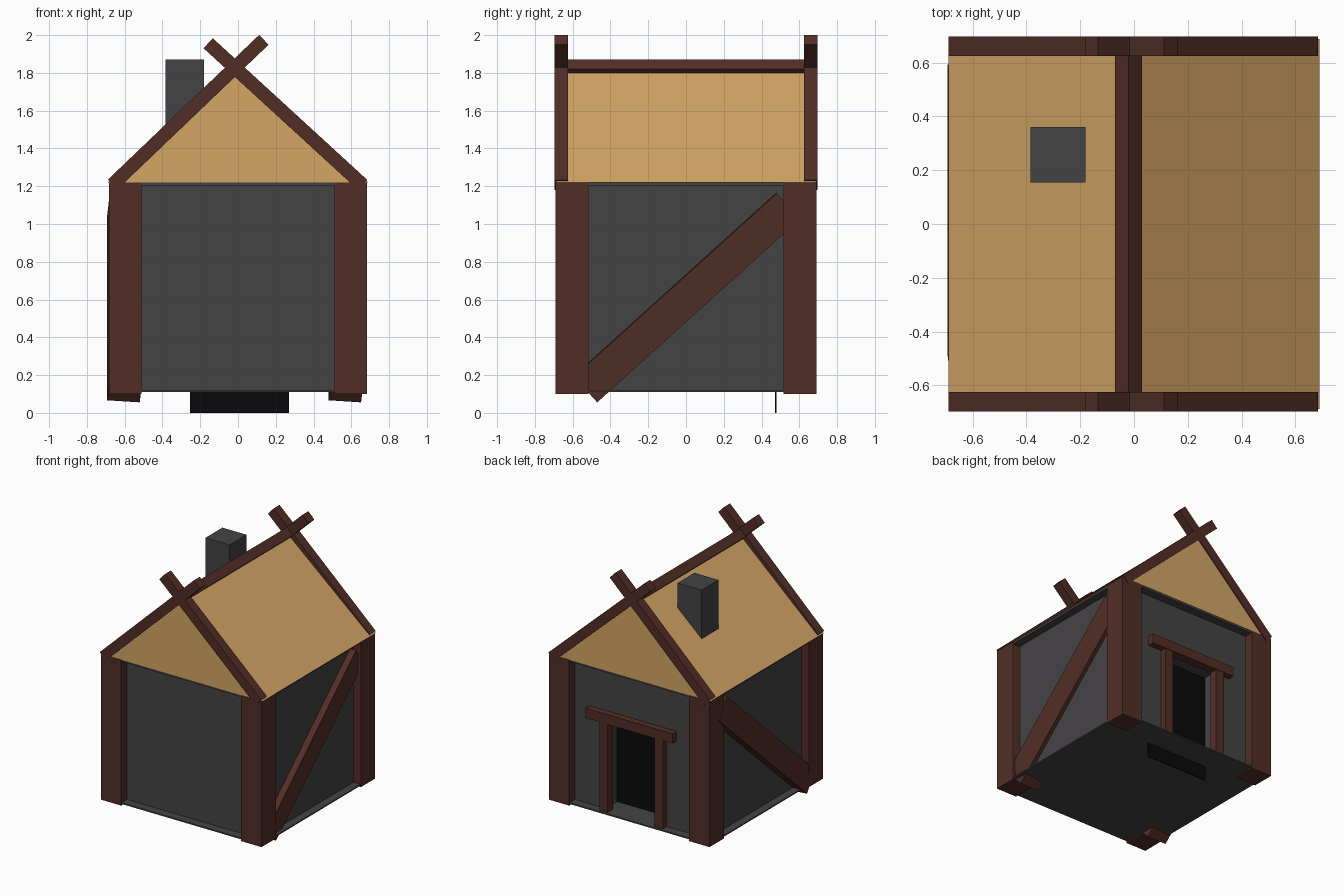
import bpy, bmesh
from math import radians, atan2, hypot
from mathutils import Matrix, Vector, Euler

if "Cube" in bpy.data.objects:
    bpy.data.objects.remove(bpy.data.objects["Cube"])


def material(name, rgb):
    m = bpy.data.materials.new(name)
    m.diffuse_color = (*rgb, 1)
    m.use_nodes = True
    m.node_tree.nodes["Principled BSDF"].inputs["Base Color"].default_value = m.diffuse_color
    return m


WOOD = material("dark_wood", (0.085, 0.027, 0.02))
THATCH = material("thatch", (0.66, 0.38, 0.13))
STONE = material("dark_stone", (0.06, 0.057, 0.06))
BLACK = material("black", (0.003, 0.003, 0.003))


def finish(name, bm, mat):
    bmesh.ops.recalc_face_normals(bm, faces=bm.faces)
    me = bpy.data.meshes.new(name)
    bm.to_mesh(me)
    bm.free()
    ob = bpy.data.objects.new(name, me)
    if mat:
        me.materials.append(mat)
    bpy.context.collection.objects.link(ob)
    return ob


def block(name, center, size, mat, rot=(0, 0, 0)):
    """Box given by centre, size and Euler rotation."""
    bm = bmesh.new()
    m = (Matrix.Translation(center) @ Euler(rot).to_matrix().to_4x4()
         @ Matrix.Diagonal((*size, 1)))
    bmesh.ops.create_cube(bm, size=1, matrix=m)
    return finish(name, bm, mat)


def box(name, lo, hi, mat):
    """Axis-aligned box between two corners."""
    lo, hi = Vector(lo), Vector(hi)
    return block(name, (lo + hi) / 2, hi - lo, mat)


# Stone body: recessed walls between a floor plate and a top plate
walls = box("walls", (-0.62, -0.62, 0.115), (0.62, 0.62, 1.215), STONE)
box("floor_plate", (-0.68, -0.685, 0.11), (0.68, 0.685, 0.12), STONE)
box("top_plate", (-0.68, -0.685, 1.205), (0.68, 0.685, 1.22), STONE)

# Doorway niche in the back wall
cutter = box("doorway_cutter", (-0.25, 0.47, 0.0), (0.25, 0.8, 0.83), None)
cutter.hide_render = True
cutter.hide_viewport = True
cutter.display_type = 'WIRE'
cut = walls.modifiers.new("doorway", 'BOOLEAN')
cut.operation = 'DIFFERENCE'
cut.solver = 'EXACT'
cut.object = cutter

# Black doorway panel, reaching below the floor
box("doorway_panel", (-0.255, 0.472, 0.0), (0.27, 0.48, 0.86), BLACK)

# Door frame
for side, sx in (("left", -1), ("right", 1)):
    block(f"door_jamb_{side}", (sx * 0.235, 0.633, 0.46), (0.07, 0.065, 0.69), WOOD)
box("door_lintel", (-0.355, 0.605, 0.80), (0.385, 0.67, 0.875), WOOD)

# Corner posts
for side, sx in (("left", -1), ("right", 1)):
    for end, sy in (("front", -1), ("back", 1)):
        block(f"{end}_{side}_post", (sx * 0.597, sy * 0.604, 0.66),
              (0.174, 0.174, 1.12), WOOD)

# Diagonal side braces, slightly rolled about their own length
for side, x in (("left", -0.599), ("right", 0.573)):
    roll = Matrix.Rotation(radians(42.1), 3, 'X') @ Matrix.Rotation(radians(5), 3, 'Y')
    block(f"{side}_brace", (x, 0, 0.614), (0.174, 1.446, 0.184), WOOD, roll.to_euler())

# Thatched roof prism
bm = bmesh.new()
profile = [(-0.69, 1.22), (0.69, 1.22), (-0.02, 1.825)]
face = bm.faces.new([bm.verts.new((x, -0.688, z)) for x, z in profile])
ext = bmesh.ops.extrude_face_region(bm, geom=[face])
bmesh.ops.translate(bm, vec=(0, 1.376, 0),
                    verts=[v for v in ext["geom"] if isinstance(v, bmesh.types.BMVert)])
finish("roof", bm, THATCH)

# Crossed gable beams at both ends
for end, y in (("front", -0.66), ("back", 0.66)):
    for side, (x0, z0), (x1, z1) in (("left", (-0.664, 1.209), (0.137, 1.975)),
                                     ("right", (0.66, 1.207), (-0.158, 1.957))):
        block(f"{end}_{side}_gable_beam", ((x0 + x1) / 2, y, (z0 + z1) / 2),
              (hypot(x1 - x0, z1 - z0), 0.072, 0.072), WOOD,
              (0, -atan2(z1 - z0, x1 - x0), 0))

# Ridge beam, turned on its edge
block("ridge_beam", (-0.02, 0, 1.82), (0.071, 1.3, 0.071), WOOD, (0, radians(45), 0))

# Chimney
box("chimney", (-0.385, 0.155, 1.35), (-0.18, 0.36, 1.87), STONE)
